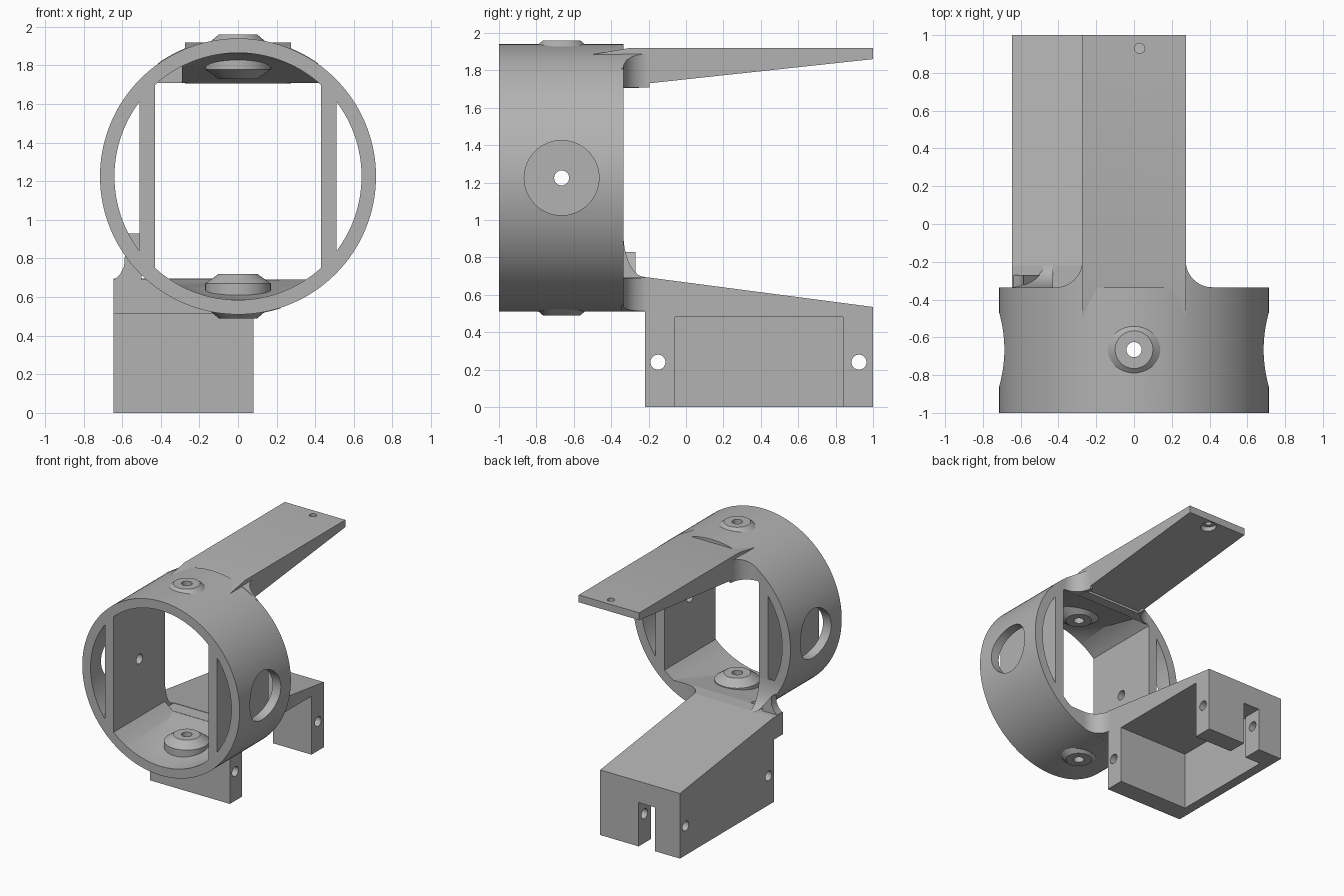
import bpy, bmesh, math
from mathutils import Matrix, Vector

cube = bpy.data.objects.get("Cube")
if cube:
    bpy.data.objects.remove(cube, do_unlink=True)

grey = bpy.data.materials.new("plain_grey")
grey.use_nodes = True
grey.diffuse_color = (0.45, 0.45, 0.45, 1)
grey.node_tree.nodes["Principled BSDF"].inputs["Base Color"].default_value = (0.45, 0.45, 0.45, 1)

CZ, R_OUT, R_IN = 1.225, 0.715, 0.64      # ring axis height and radii
FRONT, BACK, MID = -1.0, -0.335, -0.665   # ring extent in y


def finish(name, bm):
    bmesh.ops.remove_doubles(bm, verts=bm.verts, dist=1e-5)
    bmesh.ops.recalc_face_normals(bm, faces=bm.faces)
    mesh = bpy.data.meshes.new(name)
    bm.to_mesh(mesh)
    bm.free()
    mesh.materials.append(grey)
    ob = bpy.data.objects.new(name, mesh)
    bpy.context.scene.collection.objects.link(ob)
    return ob


def prism(name, points, axis, lo, hi):
    """Extrude a 2D outline along an axis; outline uses the other two axes in order."""
    bm = bmesh.new()
    verts = []
    for p in points:
        co = list(p)
        co.insert("xyz".index(axis), lo)
        verts.append(bm.verts.new(co))
    face = bm.faces.new(verts)
    new = bmesh.ops.extrude_face_region(bm, geom=[face])["geom"]
    shift = Vector([hi - lo if a == axis else 0 for a in "xyz"])
    bmesh.ops.translate(bm, vec=shift, verts=[v for v in new if isinstance(v, bmesh.types.BMVert)])
    return finish(name, bm)


def arc(cx, cy, r, a0, a1, n):
    steps = [math.radians(a0 + (a1 - a0) * i / n) for i in range(n + 1)]
    return [(cx + r * math.cos(a), cy + r * math.sin(a)) for a in steps]


def rod(name, u, v, r, axis, lo, hi, n=96):
    return prism(name, arc(u, v, r, 0, 360, n)[:-1], axis, lo, hi)


def box(name, x0, x1, y0, y1, z0, z1):
    return prism(name, [(x0, y0), (x1, y0), (x1, y1), (x0, y1)], "z", z0, z1)


def lathe(name, profile, x, y):
    bm = bmesh.new()
    verts = [bm.verts.new((x + r, y, z)) for r, z in profile]
    edges = [bm.edges.new(pair) for pair in zip(verts, verts[1:])]
    bmesh.ops.spin(bm, geom=verts + edges, cent=(x, y, 0), axis=(0, 0, 1),
                   angle=math.tau, steps=48)
    return finish(name, bm)


def combine(ob, others, operation):
    for other in others:
        mod = ob.modifiers.new("cut", "BOOLEAN")
        mod.operation, mod.object, mod.solver = operation, other, "EXACT"
        bpy.context.view_layer.objects.active = ob
        bpy.ops.object.modifier_apply(modifier=mod.name)
        bpy.data.objects.remove(other, do_unlink=True)
    return ob


def clip(ob, r):
    return combine(ob, [rod("clip", 0, CZ, r, "y", -1.5, 1.5, 128)], "INTERSECT")


# Ring: disc with a straight-sided opening
ring = rod("ring", 0, CZ, R_OUT, "y", FRONT, BACK, 128)
a = math.degrees(math.acos(0.43 / R_IN))
opening = arc(0, CZ, R_IN, a, 180 - a, 32) + arc(0, CZ, R_IN, 180 + a, 360 - a, 32)
combine(ring, [prism("opening", opening, "y", -1.2, 0)], "DIFFERENCE")

# Crescent slots and round windows in both sides
b = math.degrees(math.acos(0.51 / R_IN))
for mid, x0, x1 in ((0, 0.55, 0.9), (180, -0.9, -0.55)):
    slot = prism("slot", arc(0, CZ, R_IN, mid - b, mid + b, 32), "y", -1.2, 0)
    combine(ring, [slot, rod("window", MID, CZ, 0.2, "x", x0, x1, 64)], "DIFFERENCE")

# Ramps inside the ring that lead to the arms
upper = prism("ramp", [(-0.995, 1.866), (BACK, 1.71), (BACK, 1.9), (-0.995, 1.9)], "x", -0.29, 0.45)
lower = prism("ramp", [(-0.995, 0.584), (BACK, 0.69), (BACK, 0.55), (-0.995, 0.55)], "x", -0.45, 0.45)
combine(ring, [clip(upper, 0.68), clip(lower, 0.68)], "UNION")

# Pivot bosses, then the pin holes through them and the side walls
boss = [(0, 1.73), (0.1, 1.73), (0.17, 1.78), (0.17, 1.9), (0.1, 1.96), (0, 1.96)]
for profile in (boss, [(r, 2 * CZ - z) for r, z in boss]):
    combine(ring, [lathe("boss", profile, 0, MID)], "UNION")
combine(ring, [rod("pin", 0, MID, 0.04, "z", 0.3, 2.1, 32),
               rod("pin", MID, CZ, 0.04, "x", -0.9, 0.9, 32)], "DIFFERENCE")

# Upper arm: tapered plate with a countersunk hole near its tip
upper_arm = prism("upper_arm", [(-0.5, 1.885), (-0.3, 1.92), (1, 1.92), (1, 1.86), (-0.25, 1.725),
                                (-0.25, 1.706), (-0.334, 1.706), (-0.5, 1.83)], "x", -0.275, 0.275)
combine(upper_arm, [rod("hole", 0.03, 0.93, 0.027, "z", 1.7, 2.1, 32),
                    rod("recess", 0.03, 0.93, 0.06, "z", 1.7, 1.885, 32)], "DIFFERENCE")


# Curved fillets where the arms meet the ring
def flare(name, x, side, z0, z1, r=0.14):
    curve = arc(x + side * r, BACK + r, r, 270, 180 if side > 0 else 360, 12)
    ob = prism(name, [(x - side * 0.02, BACK + r), (x - side * 0.02, BACK - 0.01),
                      (x + side * r, BACK - 0.01)] + curve, "z", z0, z1)
    return clip(ob, 0.718)


flares = [flare("upper_flare_left", 0.274, 1, 1.709, 1.919),
          flare("upper_flare_right", -0.274, -1, 1.709, 1.919),
          flare("lower_flare", 0.08, 1, 0.512, 0.69)]

# Lower arm: sloped block hollowed into a bracket
lower_arm = prism("lower_arm", [(-0.22, 0), (1, 0), (1, 0.535), (-0.22, 0.695)], "x", -0.645, 0.08)
combine(lower_arm, [box("cavity", -0.565, 0.3, -0.06, 0.84, -0.1, 0.48),
                    box("cable_slot", -0.42, -0.27, 0.8, 1.1, -0.1, 0.36),
                    rod("screw", -0.15, 0.24, 0.04, "x", -0.8, 0.3, 32),
                    rod("screw", 0.925, 0.24, 0.04, "x", -0.8, 0.3, 32)], "DIFFERENCE")

# Neck and curved web between the lower arm and the ring
neck = box("lower_neck", -0.645, 0.08, BACK - 0.001, -0.21, 0.511, 0.692)
web_curve = arc(-0.22, 0.93, 0.115, 180, 270, 10)
web_curve = [(y, 0.93 + (z - 0.93) * 2.04) for y, z in web_curve]
web = prism("neck_web", [(-0.345, 0.66), (-0.345, 0.93)] + web_curve + [(-0.22, 0.66)], "x", -0.64, -0.43)
clip(web, R_OUT)
gusset = prism("neck_gusset", [(-0.645, 0.685), (-0.61, 0.72), (-0.59, 0.76), (-0.585, 0.83),
                               (-0.5, 0.72), (-0.5, 0.685)], "y", BACK, -0.27)

# Smooth shading with sharp edges kept
bpy.ops.object.select_all(action="DESELECT")
for ob in [ring, upper_arm, lower_arm, neck, web, gusset] + flares:
    ob.select_set(True)
bpy.context.view_layer.objects.active = ring
bpy.ops.object.shade_smooth_by_angle(angle=math.radians(30))
